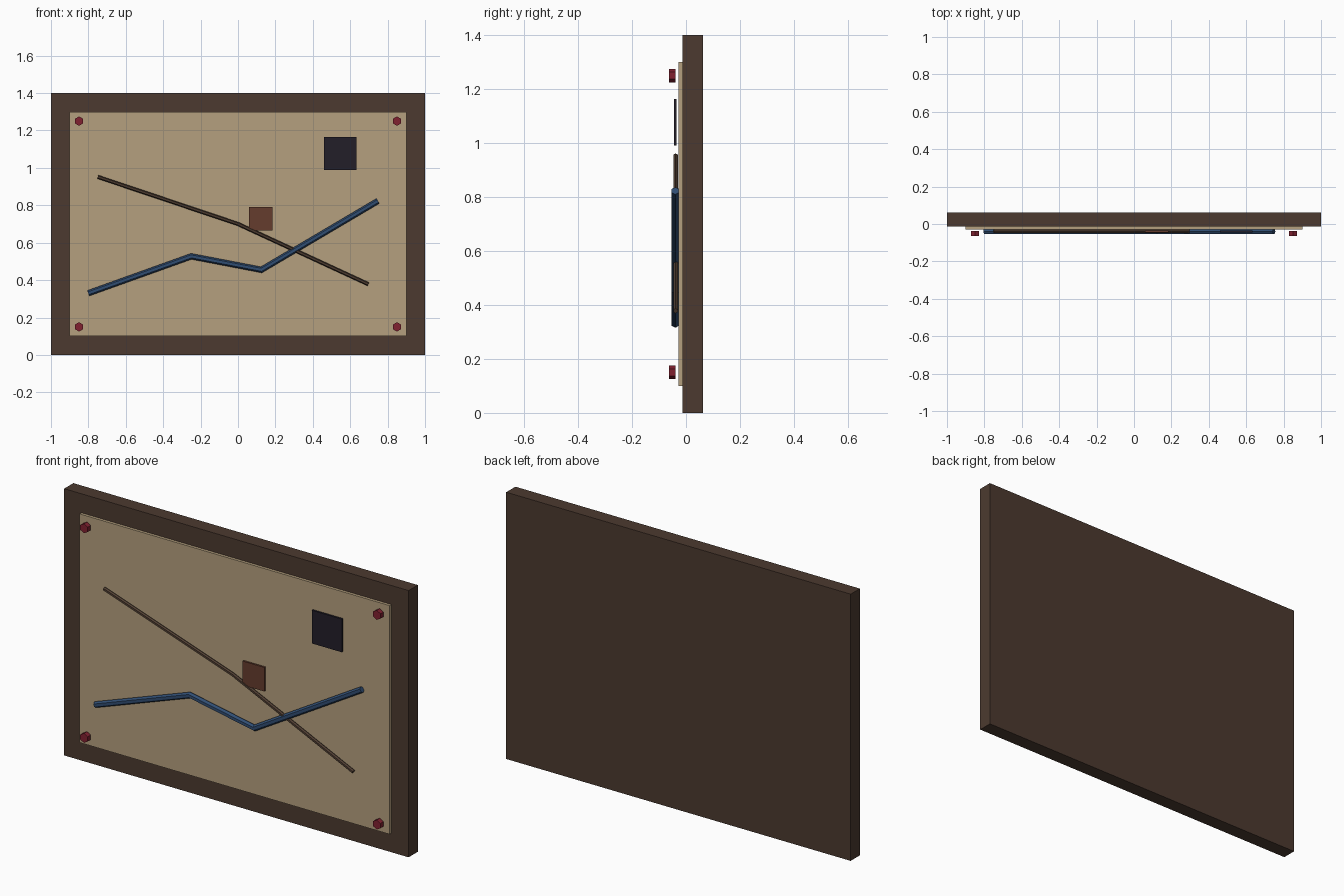
import bpy, bmesh
from math import pi, cos, sin
from mathutils import Vector

if "Cube" in bpy.data.objects:
    bpy.data.objects.remove(bpy.data.objects["Cube"])


def material(name, rgb):
    m = bpy.data.materials.new(name)
    m.diffuse_color = (*rgb, 1)
    m.use_nodes = True
    m.node_tree.nodes["Principled BSDF"].inputs["Base Color"].default_value = m.diffuse_color
    return m


WOOD = material("dark_wood", (0.072, 0.042, 0.029))
PAPER = material("parchment", (0.46, 0.35, 0.21))
BLUE = material("river_blue", (0.03, 0.075, 0.17))
ROAD = material("road_brown", (0.08, 0.048, 0.032))
BLACK = material("near_black", (0.016, 0.013, 0.022))
RUST = material("rust", (0.13, 0.045, 0.027))
RED = material("pin_red", (0.22, 0.015, 0.03))


def finish(name, bm, mat):
    bmesh.ops.recalc_face_normals(bm, faces=bm.faces)
    me = bpy.data.meshes.new(name)
    bm.to_mesh(me)
    bm.free()
    me.materials.append(mat)
    ob = bpy.data.objects.new(name, me)
    bpy.context.collection.objects.link(ob)
    return ob


def box(name, x, y, z, mat):
    """Box from (min, max) ranges on each axis."""
    bm = bmesh.new()
    bmesh.ops.create_cube(bm, size=1)
    for v in bm.verts:
        v.co = [r[0] + (c + 0.5) * (r[1] - r[0]) for r, c in zip((x, y, z), v.co)]
    return finish(name, bm, mat)


def strip(name, points, y, radius, mat):
    """Six-sided rod swept along an x-z path with mitred corners."""
    pts = [Vector((px, y, pz)) for px, pz in points]
    dirs = [(b - a).normalized() for a, b in zip(pts, pts[1:])]
    bm = bmesh.new()
    rings = []
    for i, p in enumerate(pts):
        d0, d1 = dirs[max(i - 1, 0)], dirs[min(i, len(dirs) - 1)]
        t = (d0 + d1).normalized()
        side = Vector((-t.z, 0, t.x)) / t.dot(d0)
        rings.append([bm.verts.new(p + side * radius * cos(k * pi / 3)
                                   + Vector((0, radius * sin(k * pi / 3), 0)))
                      for k in range(6)])
    for a, b in zip(rings, rings[1:]):
        for k in range(6):
            n = (k + 1) % 6
            bm.faces.new((a[k], a[n], b[n], b[k]))
    bm.faces.new(rings[0])
    bm.faces.new(rings[-1])
    return finish(name, bm, mat)


def pin(name, x, z):
    """Hexagonal pin head, points up, axis along y."""
    bm = bmesh.new()
    rings = [[bm.verts.new((x + 0.025 * sin(k * pi / 3), y, z + 0.025 * cos(k * pi / 3)))
              for k in range(6)] for y in (-0.0635, -0.0385)]
    a, b = rings
    for k in range(6):
        n = (k + 1) % 6
        bm.faces.new((a[k], a[n], b[n], b[k]))
    bm.faces.new(a)
    bm.faces.new(b)
    return finish(name, bm, RED)


# Board and the sheet on it
box("backing_board", (-1, 1), (-0.0135, 0.0625), (0, 1.4), WOOD)
box("map_sheet", (-0.9, 0.9), (-0.0285, -0.0135), (0.1, 1.3), PAPER)

# Map lines
strip("river_line", [(-0.8, 0.33), (-0.25, 0.527), (0.125, 0.455), (0.748, 0.823)],
      -0.0395, 0.0155, BLUE)
strip("road_line", [(-0.75, 0.952), (0, 0.7), (0.697, 0.378)], -0.0385, 0.01, ROAD)

# Square markers
box("dark_marker", (0.46, 0.634), (-0.0445, -0.0345), (0.99, 1.164), BLACK)
box("rust_marker", (0.058, 0.184), (-0.0445, -0.0345), (0.664, 0.79), RUST)

# Corner pins
for sx, h in ((-1, "left"), (1, "right")):
    for z, v in ((0.15, "lower"), (1.25, "upper")):
        pin(f"pin_{v}_{h}", sx * 0.85, z)
